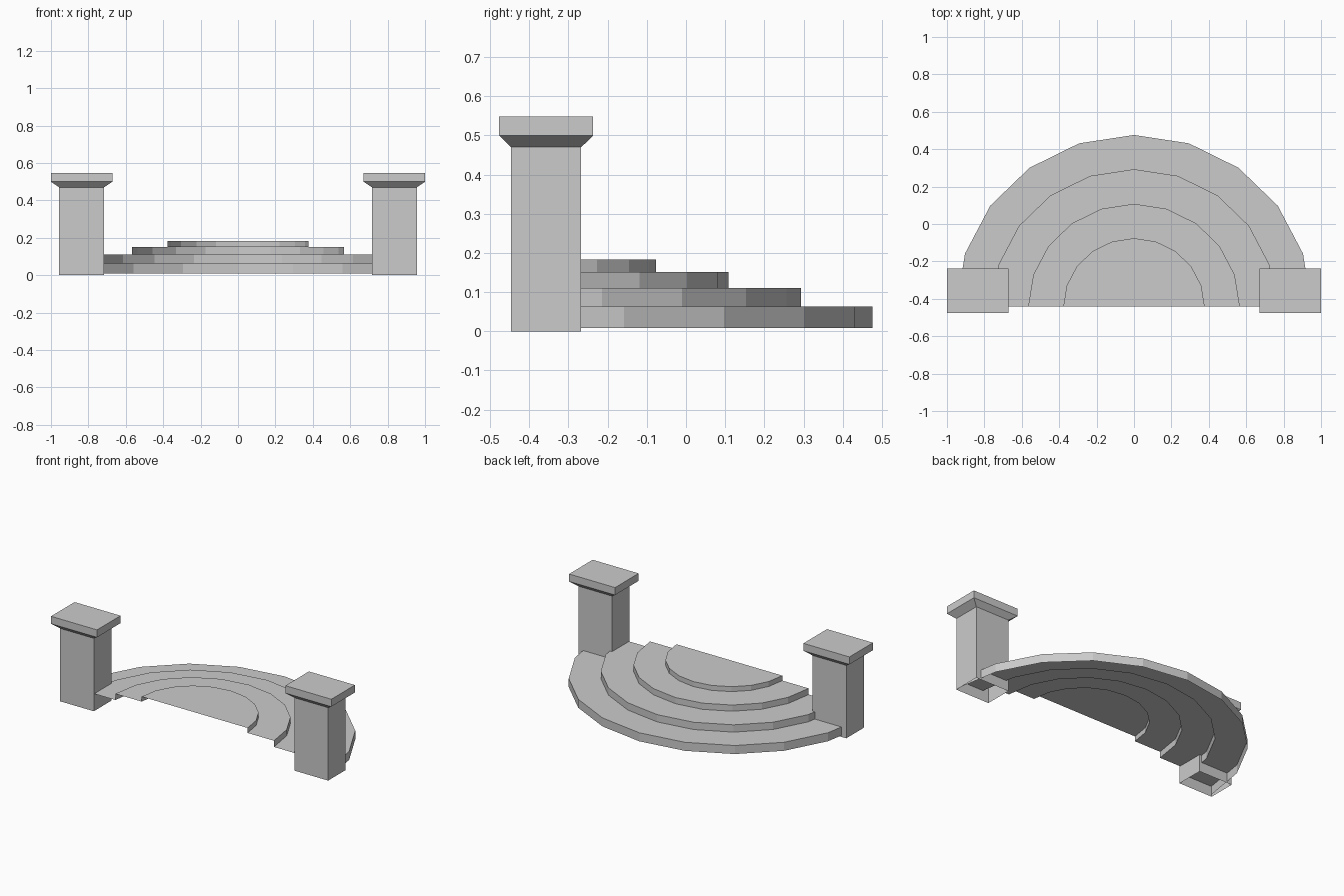
import bpy, bmesh
from math import sin, cos, pi

if "Cube" in bpy.data.objects:
    bpy.data.objects.remove(bpy.data.objects["Cube"])

BACK_Y = -0.442
SEGMENTS = 10


def make_object(name, bm):
    mesh = bpy.data.meshes.new(name)
    bm.to_mesh(mesh)
    bm.free()
    obj = bpy.data.objects.new(name, mesh)
    bpy.context.collection.objects.link(obj)
    return obj


def arc(bm, rx, ry, z):
    angles = [pi * i / SEGMENTS for i in range(SEGMENTS + 1)]
    return [bm.verts.new((rx * cos(a), BACK_Y + ry * sin(a), z)) for a in angles]


def bridge(bm, a, b, closed=False):
    n = len(a)
    for i in range(n if closed else n - 1):
        j = (i + 1) % n
        bm.faces.new((a[i], a[j], b[j], b[i]))


# Half-round steps: an open shell of risers and treads
steps = [(0.95, 0.918, 0.064), (0.76, 0.735, 0.111),
         (0.566, 0.55, 0.151), (0.378, 0.366, 0.183)]
bm = bmesh.new()
z = 0.009
previous = None
for rx, ry, top in steps:
    low, high = arc(bm, rx, ry, z), arc(bm, rx, ry, top)
    if previous:
        bridge(bm, previous, low)      # tread
    bridge(bm, low, high)              # riser
    previous, z = high, top
bm.faces.new(previous)                 # top landing
bmesh.ops.recalc_face_normals(bm, faces=bm.faces)
bm.faces.ensure_lookup_table()
if bm.faces[-1].normal.z < 0:
    bmesh.ops.reverse_faces(bm, faces=bm.faces)
make_object("half_round_steps", bm)

# Square pillars with flared caps, open underneath: (half x, half y, z)
profile = [(0.12, 0.0895, 0.0), (0.12, 0.0895, 0.47),
           (0.164, 0.12, 0.50), (0.164, 0.12, 0.548)]
for name, cx in (("left_pillar", -0.836), ("right_pillar", 0.836)):
    bm = bmesh.new()
    rings = [[bm.verts.new((cx + sx * hx, -0.357 + sy * hy, hz))
              for sx, sy in ((-1, -1), (1, -1), (1, 1), (-1, 1))]
             for hx, hy, hz in profile]
    for a, b in zip(rings, rings[1:]):
        bridge(bm, a, b, closed=True)
    bm.faces.new(rings[-1])            # cap top
    make_object(name, bm)
